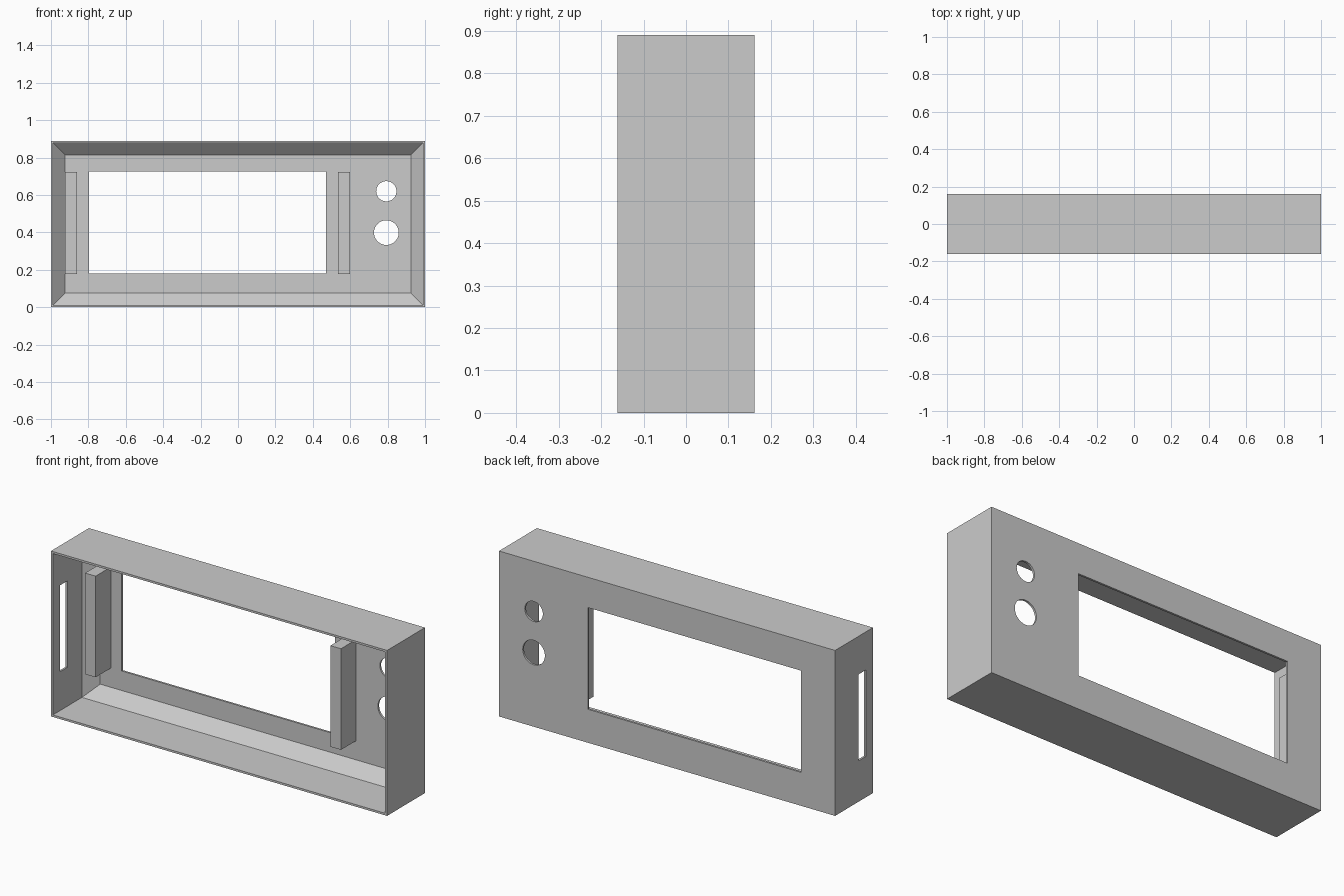
import bpy
import bmesh
import math
from mathutils import Matrix, Vector

cube = bpy.data.objects.get("Cube")
if cube:
    bpy.data.objects.remove(cube, do_unlink=True)

WIDTH, HEIGHT, HALF_DEPTH = 1.0, 0.89, 0.161
WALL, CHAMFER = 0.011, 0.064
PANEL_Y = HALF_DEPTH - WALL

grey = bpy.data.materials.new("light_grey")
grey.use_nodes = True
colour = (0.6, 0.6, 0.6, 1)
grey.diffuse_color = colour
grey.node_tree.nodes["Principled BSDF"].inputs["Base Color"].default_value = colour


def make_object(name, bm):
    bmesh.ops.recalc_face_normals(bm, faces=bm.faces)
    mesh = bpy.data.meshes.new(name)
    bm.to_mesh(mesh)
    bm.free()
    mesh.materials.append(grey)
    obj = bpy.data.objects.new(name, mesh)
    bpy.context.collection.objects.link(obj)
    return obj


def box(name, low, high):
    low, high = Vector(low), Vector(high)
    bm = bmesh.new()
    place = Matrix.Translation((low + high) / 2) @ Matrix.Diagonal((*(high - low), 1))
    bmesh.ops.create_cube(bm, size=1, matrix=place)
    return make_object(name, bm)


def round_cutter(name, x, z, radius):
    bm = bmesh.new()
    place = Matrix.Translation((x, PANEL_Y, z)) @ Matrix.Rotation(math.pi / 2, 4, "X")
    bmesh.ops.create_cone(bm, cap_ends=True, segments=48, radius1=radius,
                          radius2=radius, depth=0.1, matrix=place)
    return make_object(name, bm)


def cut(target, cutter):
    cutter.hide_render = True
    mod = target.modifiers.new(cutter.name, "BOOLEAN")
    mod.operation = "DIFFERENCE"
    mod.solver = "EXACT"
    mod.object = cutter
    bpy.context.view_layer.objects.active = target
    bpy.ops.object.modifier_apply(modifier=mod.name)
    bpy.data.objects.remove(cutter, do_unlink=True)


# Housing: rectangular rings (inset, y) from the back, round the rim, to the inner panel
rings = [(0, HALF_DEPTH), (0, -HALF_DEPTH), (WALL, -HALF_DEPTH),
         (WALL, PANEL_Y - CHAMFER), (WALL + CHAMFER, PANEL_Y)]
bm = bmesh.new()
loops = []
for inset, y in rings:
    x, low, high = WIDTH - inset, inset, HEIGHT - inset
    loops.append([bm.verts.new(p) for p in
                  ((-x, y, low), (x, y, low), (x, y, high), (-x, y, high))])
for a, b in zip(loops, loops[1:]):
    for i in range(4):
        j = (i + 1) % 4
        bm.faces.new((a[i], a[j], b[j], b[i]))
bm.faces.new(loops[0])
bm.faces.new(loops[-1])
housing = make_object("housing", bm)

# Openings: display window, two round holes, slot in the right wall
cut(housing, box("window_cutter", (-0.797, 0.1, 0.18), (0.471, 0.2, 0.727)))
cut(housing, round_cutter("upper_hole_cutter", 0.793, 0.62, 0.054))
cut(housing, round_cutter("lower_hole_cutter", 0.793, 0.399, 0.066))
cut(housing, box("slot_cutter", (-1.05, -0.1, 0.22), (-0.95, -0.038, 0.685)))

# Mounting ribs on either side of the window
for name, x in (("right_rib", -0.925), ("left_rib", 0.535)):
    box(name, (x, 0.021, 0.178), (x + 0.063, PANEL_Y + 0.002, 0.722))
